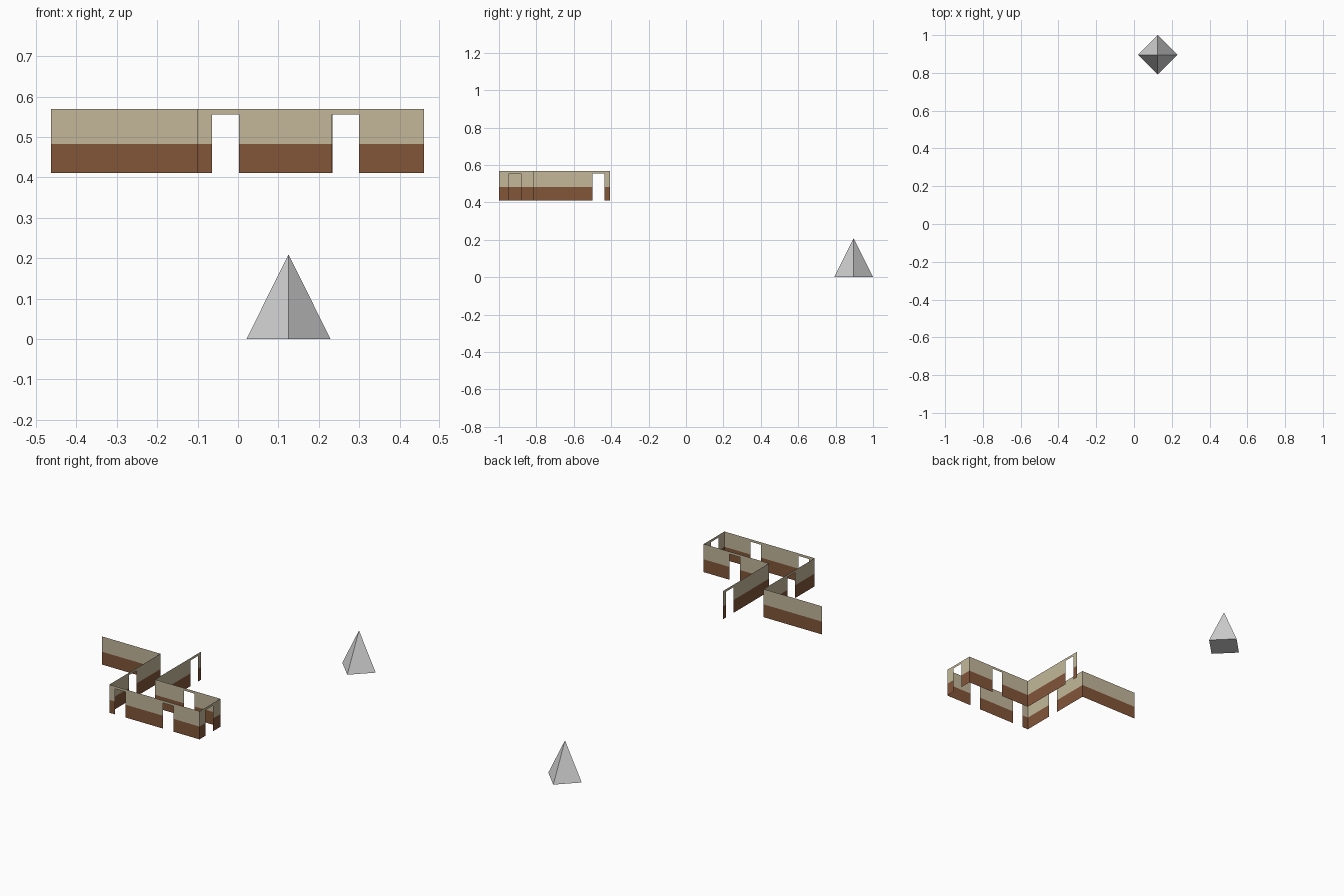
import bpy
import bmesh
from mathutils import Vector

if "Cube" in bpy.data.objects:
    bpy.data.objects.remove(bpy.data.objects["Cube"])

# Heights: wall foot, colour split, door head, wall top
FOOT, SPLIT, HEAD, TOP = 0.411, 0.483, 0.555, 0.569


def material(name, rgb):
    m = bpy.data.materials.new(name)
    m.diffuse_color = (*rgb, 1)
    m.use_nodes = True
    m.node_tree.nodes["Principled BSDF"].inputs["Base Color"].default_value = m.diffuse_color
    return m


BROWN = material("wall brown", (0.223, 0.093, 0.042))
TAN = material("wall tan", (0.546, 0.474, 0.323))
GREY = material("marker grey", (0.64, 0.64, 0.64))


def wall(name, start, end, doors=()):
    """Thin sheet wall with door openings given as distances along it."""
    a, b = Vector(start), Vector(end)
    length = (b - a).length
    step = (b - a) / length
    bm = bmesh.new()

    def panel(s, t, low, high, colour):
        p, q = a + step * s, a + step * t
        f = bm.faces.new([bm.verts.new(v) for v in (
            (p.x, p.y, low), (q.x, q.y, low), (q.x, q.y, high), (p.x, p.y, high))])
        f.material_index = colour

    pos = 0.0
    for s, t in sorted(doors) + [(length, length)]:
        panel(pos, s, FOOT, SPLIT, 0)
        panel(pos, s, SPLIT, TOP, 1)
        if t > s:
            panel(s, t, HEAD, TOP, 1)  # lintel over the door
        pos = t
    bmesh.ops.remove_doubles(bm, verts=bm.verts, dist=1e-5)
    mesh = bpy.data.meshes.new(name)
    bm.to_mesh(mesh)
    bm.free()
    mesh.materials.append(BROWN)
    mesh.materials.append(TAN)
    bpy.context.collection.objects.link(bpy.data.objects.new(name, mesh))


# Winding wall, following the plan from the left end to the back end
wall("left_wing_wall", (-0.463, -0.546), (-0.10, -0.546))
wall("left_side_wall", (-0.10, -0.546), (-0.10, -1.0), [(0.214, 0.280)])
wall("front_wall", (-0.10, -1.0), (0.461, -1.0), [(0.036, 0.102), (0.333, 0.399)])
wall("right_side_wall", (0.461, -1.0), (0.461, -0.816), [(0.053, 0.119)])
wall("room_back_wall", (0.461, -0.816), (0.055, -0.816), [(0.161, 0.227)])
wall("passage_wall", (0.055, -0.816), (0.055, -0.407), [(0.315, 0.381)])

# Pyramid marker on the ground, corners on the axes
bpy.ops.mesh.primitive_cone_add(vertices=4, radius1=0.104, radius2=0, depth=0.209,
                                location=(0.125, 0.896, 0.1045))
pyramid = bpy.context.object
pyramid.name = "pyramid_marker"
pyramid.data.materials.append(GREY)
